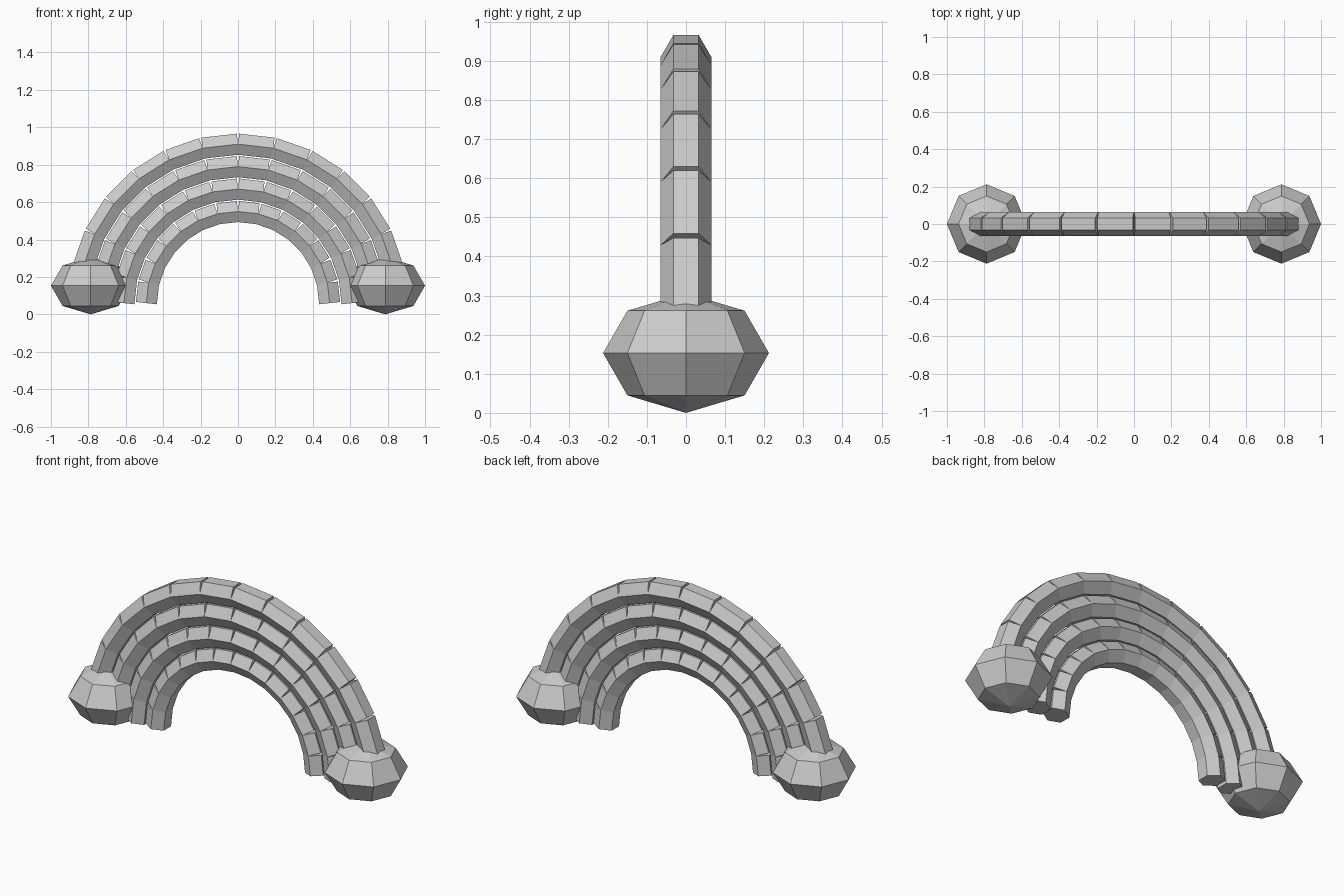
import bpy, bmesh
from math import sin, cos, pi
from mathutils import Vector

cube = bpy.data.objects.get("Cube")
if cube:
    bpy.data.objects.remove(cube, do_unlink=True)

grey = bpy.data.materials.new("plain grey")
grey.use_nodes = True
colour = (0.6, 0.6, 0.6, 1)
grey.diffuse_color = colour
grey.node_tree.nodes["Principled BSDF"].inputs["Base Color"].default_value = colour

BASE_Z = 0.06      # height of the arch centre
SEGMENTS = 14      # straight bars per arch
BAR_RADIUS = 0.065


def finish(bm, name):
    bmesh.ops.recalc_face_normals(bm, faces=bm.faces)
    mesh = bpy.data.meshes.new(name)
    bm.to_mesh(mesh)
    bm.free()
    mesh.materials.append(grey)
    obj = bpy.data.objects.new(name, mesh)
    bpy.context.collection.objects.link(obj)
    return obj


def hex_bar(bm, start, end):
    """Straight six-sided bar with square ends, its points facing front and back."""
    along = (end - start).normalized()
    side = Vector((0, 1, 0))
    outward = along.cross(side)
    rings = []
    for centre in (start, end):
        rings.append([bm.verts.new(centre + BAR_RADIUS * (cos(a) * side + sin(a) * outward))
                      for a in (i * pi / 3 for i in range(6))])
    bm.faces.new(rings[0])
    bm.faces.new(rings[1])
    for i in range(6):
        j = (i + 1) % 6
        bm.faces.new((rings[0][i], rings[0][j], rings[1][j], rings[1][i]))


def arch(name, radius):
    """Half circle of bars that leave notches along the outer side."""
    bm = bmesh.new()
    points = [Vector((radius * cos(pi * i / SEGMENTS), 0,
                      BASE_Z + radius * sin(pi * i / SEGMENTS)))
              for i in range(SEGMENTS + 1)]
    for start, end in zip(points, points[1:]):
        hex_bar(bm, start, end)
    return finish(bm, name)


# Four nested arches
for name, radius in (("outer_arch", 0.85), ("second_arch", 0.73),
                     ("third_arch", 0.61), ("inner_arch", 0.49)):
    arch(name, radius)

# Faceted clouds at the feet
for name, x in (("left_cloud", 0.788), ("right_cloud", -0.788)):
    bm = bmesh.new()
    bmesh.ops.create_uvsphere(bm, u_segments=8, v_segments=4, radius=1)
    bmesh.ops.scale(bm, vec=(0.212, 0.212, 0.153), verts=bm.verts)
    cloud = finish(bm, name)
    cloud.location = (x, 0, 0.153)
